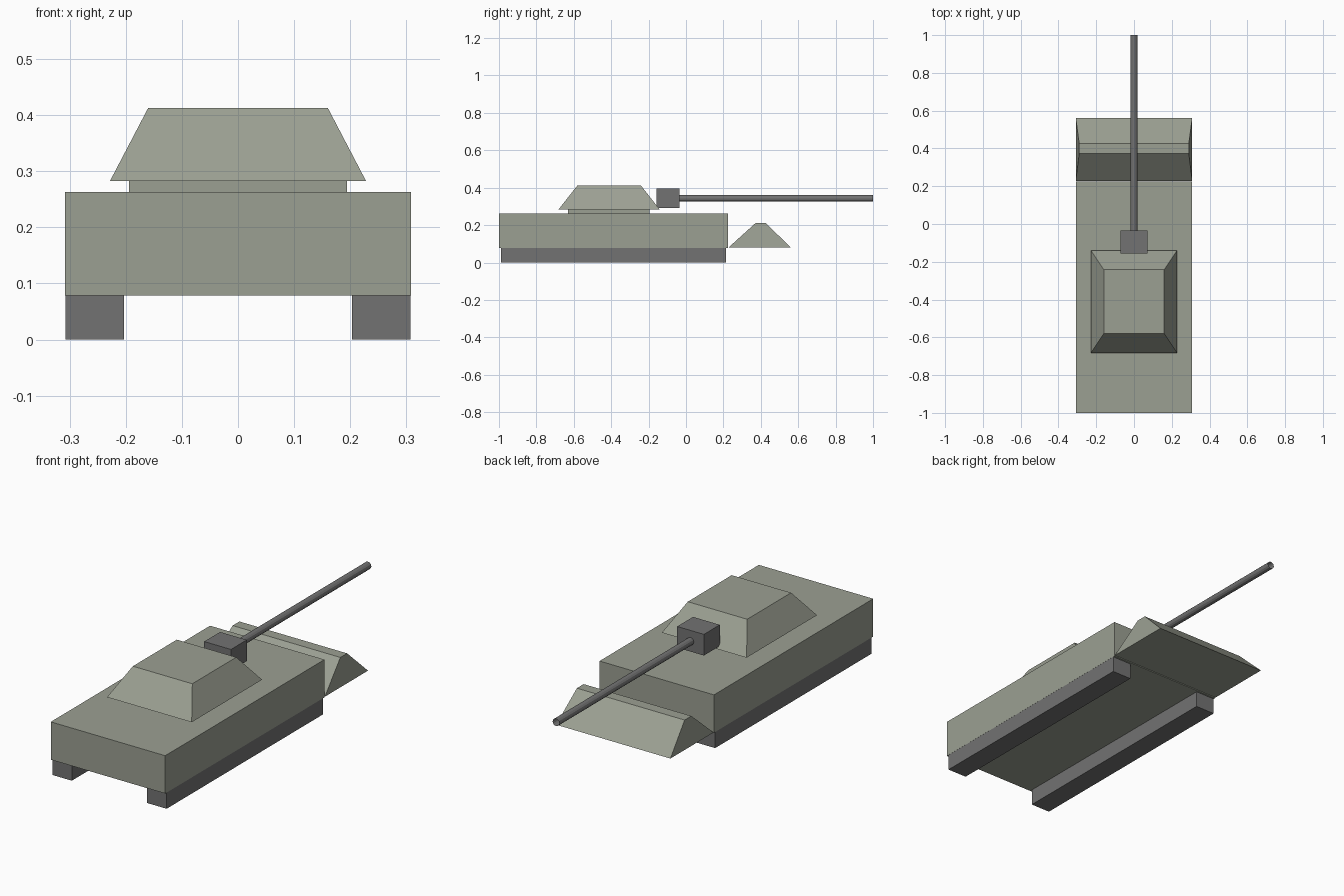
import bpy
import bmesh
from math import radians
from mathutils import Matrix

cube = bpy.data.objects.get("Cube")
if cube:
    bpy.data.objects.remove(cube)


def material(name, colour):
    mat = bpy.data.materials.new(name)
    mat.use_nodes = True
    mat.diffuse_color = colour
    mat.node_tree.nodes["Principled BSDF"].inputs["Base Color"].default_value = colour
    return mat


armour = material("grey green armour", (0.33, 0.35, 0.29, 1))
steel = material("dark grey steel", (0.17, 0.17, 0.17, 1))


def finish(name, bm, mat):
    bmesh.ops.recalc_face_normals(bm, faces=bm.faces)
    mesh = bpy.data.meshes.new(name)
    bm.to_mesh(mesh)
    bm.free()
    mesh.materials.append(mat)
    obj = bpy.data.objects.new(name, mesh)
    bpy.context.collection.objects.link(obj)
    return obj


def block(name, mat, x, y, z, top_x=None, top_y=None):
    """Box between ranges; the top may have its own x and y range."""
    bm = bmesh.new()
    bmesh.ops.create_cube(bm, size=1)
    for v in bm.verts:
        upper = v.co.z > 0
        xs = top_x if upper and top_x else x
        ys = top_y if upper and top_y else y
        v.co = (xs[v.co.x > 0], ys[v.co.y > 0], z[upper])
    return finish(name, bm, mat)


# Hull and the two running tracks, tucked slightly into the hull
block("hull", armour, (-0.308, 0.308), (-1, 0.225), (0.079, 0.263))
for side, x in (("left", (0.203, 0.3075)), ("right", (-0.3075, -0.203))):
    block(side + "_track", steel, x, (-0.988, 0.215), (0, 0.085))

# Sloped wedge ahead of the hull
block("plough_wedge", armour, (-0.308, 0.308), (0.228, 0.56), (0.081, 0.212),
      (-0.29, 0.29), (0.373, 0.425))

# Turret on its ring
block("turret_ring", armour, (-0.194, 0.194), (-0.63, -0.195), (0.255, 0.285))
block("turret", armour, (-0.228, 0.228), (-0.682, -0.14), (0.283, 0.413),
      (-0.16, 0.16), (-0.58, -0.242))

# Gun mount
block("gun_mount", steel, (-0.072, 0.072), (-0.157, -0.035), (0.292, 0.395))

# Gun barrel with a recessed muzzle
bm = bmesh.new()
bmesh.ops.create_cone(bm, cap_ends=True, segments=12, radius1=0.018,
                      radius2=0.018, depth=1.06)
muzzle = max(bm.faces, key=lambda f: f.calc_center_median().z)
bmesh.ops.inset_region(bm, faces=[muzzle], thickness=0.006)
bmesh.ops.translate(bm, verts=muzzle.verts, vec=(0, 0, -0.05))
bmesh.ops.transform(bm, verts=bm.verts, matrix=Matrix.Translation((0, 0.47, 0.343))
                    @ Matrix.Rotation(radians(-90), 4, "X"))
finish("gun_barrel", bm, steel)
